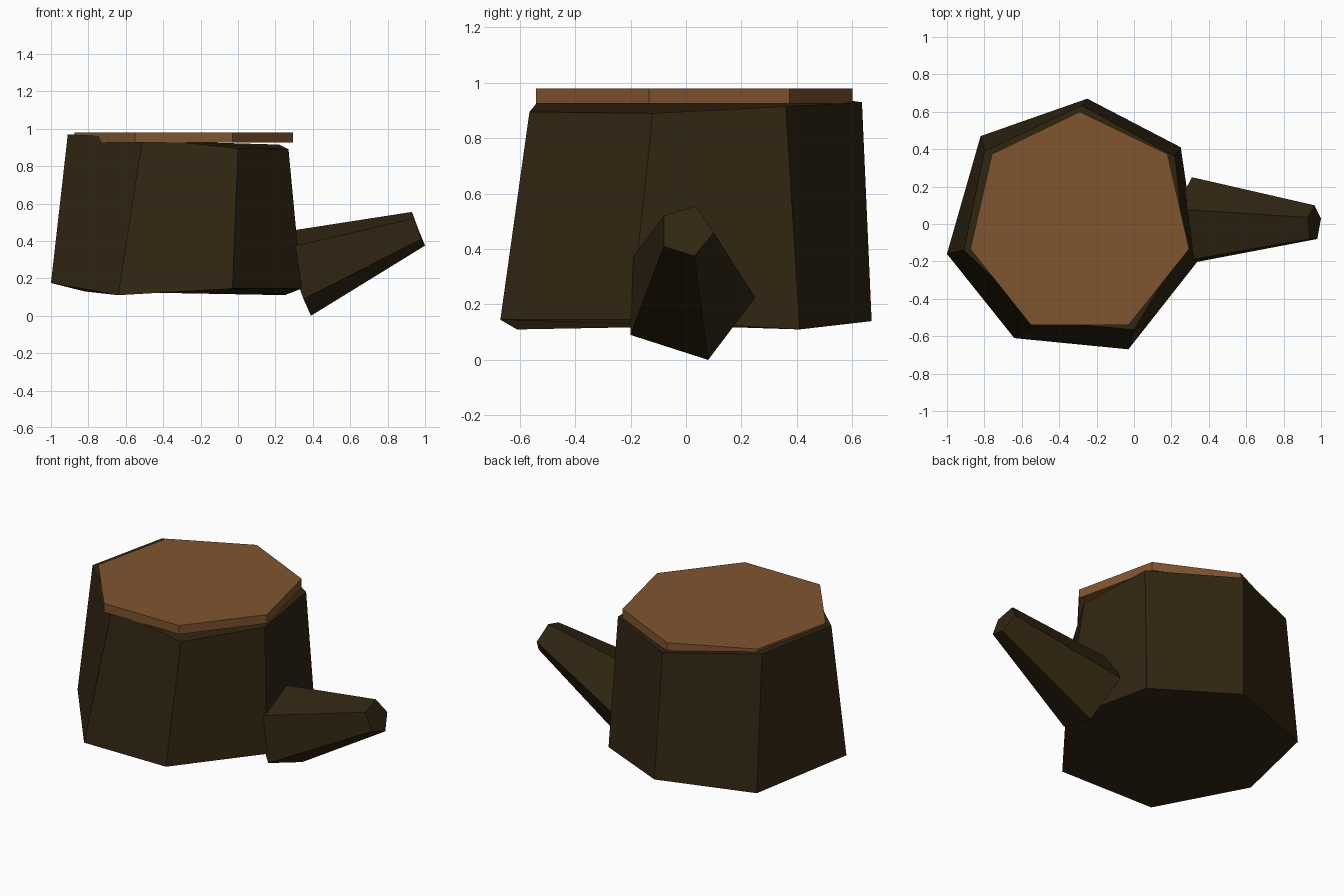
import bpy
import bmesh
import math
from mathutils import Vector

default_cube = bpy.data.objects.get("Cube")
if default_cube:
    bpy.data.objects.remove(default_cube, do_unlink=True)


def make_material(name, rgb):
    color = (*rgb, 1.0)
    material = bpy.data.materials.new(name)
    material.use_nodes = True
    material.diffuse_color = color
    shader = material.node_tree.nodes["Principled BSDF"]
    shader.inputs["Base Color"].default_value = color
    shader.inputs["Roughness"].default_value = 0.9
    return material


def make_loft(name, start_ring, end_ring, material):
    """Closed, flat-shaded solid between two rings with equal point counts."""
    bm = bmesh.new()
    start = [bm.verts.new(point) for point in start_ring]
    end = [bm.verts.new(point) for point in end_ring]
    count = len(start)
    for i in range(count):
        j = (i + 1) % count
        bm.faces.new((start[i], start[j], end[j], end[i]))
    bm.faces.new(start)
    bm.faces.new(end)
    bmesh.ops.recalc_face_normals(bm, faces=bm.faces[:])
    mesh = bpy.data.meshes.new(name)
    bm.to_mesh(mesh)
    bm.free()
    mesh.materials.append(material)
    obj = bpy.data.objects.new(name, mesh)
    bpy.context.collection.objects.link(obj)
    return obj


def regular_ring(center, radius, sides):
    """Horizontal polygon with one corner pointing to the back."""
    ring = []
    for i in range(sides):
        angle = math.tau * i / sides
        offset = Vector((math.sin(angle), math.cos(angle), 0))
        ring.append(Vector(center) + offset * radius)
    return ring


bark = make_material("dark bark", (0.031, 0.019, 0.006))
wood = make_material("cut wood", (0.215, 0.089, 0.029))

# Stump: uneven seven-sided trunk, narrowing and tilted at the rim
trunk_base = [
    (-1.0, -0.16, 0.175), (-0.64, -0.61, 0.11), (-0.03, -0.67, 0.145),
    (0.34, -0.2, 0.145), (0.25, 0.41, 0.11), (-0.25, 0.67, 0.14),
    (-0.82, 0.47, 0.13),
]
trunk_rim = [
    (-0.91, -0.14, 0.97), (-0.51, -0.52, 0.95), (0.0, -0.565, 0.895),
    (0.27, -0.12, 0.89), (0.22, 0.36, 0.915), (-0.28, 0.635, 0.93),
    (-0.8, 0.39, 0.965),
]
make_loft("stump_trunk", trunk_base, trunk_rim, bark)

# Cut surface: thin level slab on top of the trunk
make_loft("stump_top",
          regular_ring((-0.29, 0, 0.925), 0.6, 7),
          regular_ring((-0.29, 0, 0.98), 0.6, 7), wood)

# Branch: five-sided tapering stub, rising outward from the side
branch_root = [
    (0.39, 0.08, 0.0), (0.35, -0.2, 0.09), (0.25, -0.2, 0.36),
    (0.22, 0.08, 0.445), (0.31, 0.25, 0.225),
]
branch_tip = [
    (1.0, 0.03, 0.375), (0.98, -0.08, 0.41), (0.94, -0.08, 0.52),
    (0.93, 0.035, 0.555), (0.965, 0.1, 0.46),
]
make_loft("side_branch", branch_root, branch_tip, bark)
